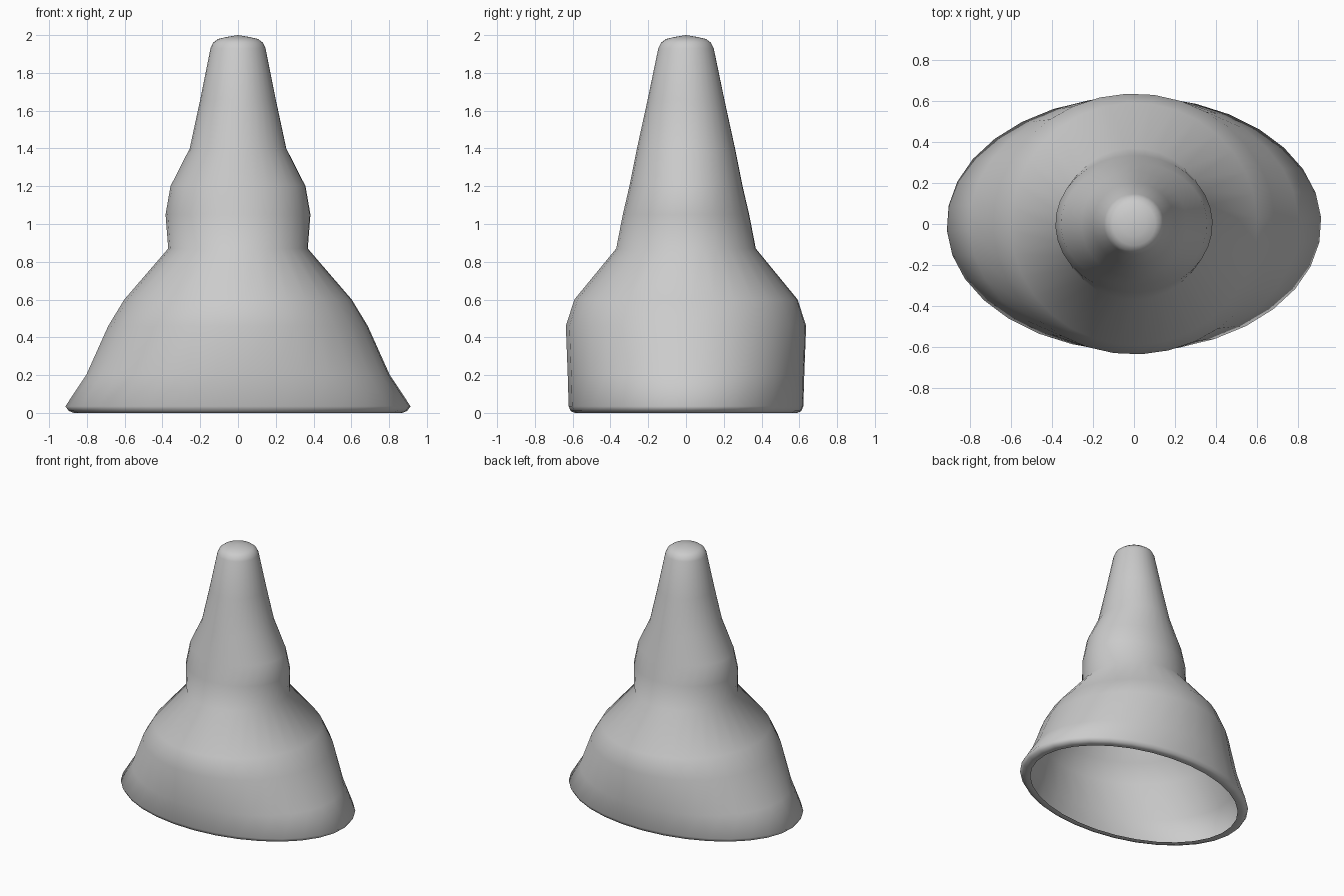
import bpy, bmesh, math

if "Cube" in bpy.data.objects:
    bpy.data.objects.remove(bpy.data.objects["Cube"])

SEGMENTS = 32
PHASE = math.radians(3)

# thin shell profile from the inner rim edge to the tip: (x radius, y radius, z)
profile = [
    (0.835, 0.56, 0.004), (0.87, 0.59, 0.0), (0.897, 0.612, 0.01),
    (0.915, 0.622, 0.035), (0.805, 0.627, 0.20), (0.688, 0.637, 0.46),
    (0.603, 0.592, 0.60), (0.37, 0.37, 0.87), (0.384, 0.335, 1.05),
    (0.358, 0.30, 1.20), (0.256, 0.26, 1.40), (0.20, 0.203, 1.66),
    (0.146, 0.147, 1.93), (0.132, 0.132, 1.96), (0.105, 0.105, 1.98),
    (0.06, 0.06, 1.99),
]


def ring(bm, rx, ry, z):
    angles = [PHASE + math.tau * i / SEGMENTS for i in range(SEGMENTS)]
    return [bm.verts.new((rx * math.cos(a), ry * math.sin(a), z)) for a in angles]


def bridge(bm, a, b):
    for i in range(SEGMENTS):
        j = (i + 1) % SEGMENTS
        bm.faces.new((a[i], a[j], b[j], b[i]))


# thin open shell: in-turned rim, wall and tip
bm = bmesh.new()
loops = [ring(bm, *p) for p in profile]
for low, high in zip(loops, loops[1:]):
    bridge(bm, low, high)
tip = bm.verts.new((0, 0, 2.0))
for i in range(SEGMENTS):
    bm.faces.new((loops[-1][i], loops[-1][(i + 1) % SEGMENTS], tip))
mesh = bpy.data.meshes.new("hollow_cone_shell")
bm.to_mesh(mesh)
bm.free()

shell = bpy.data.objects.new("hollow_cone_shell", mesh)
bpy.context.collection.objects.link(shell)
bpy.context.view_layer.objects.active = shell
shell.select_set(True)
bpy.ops.object.shade_smooth_by_angle(angle=math.radians(85))
